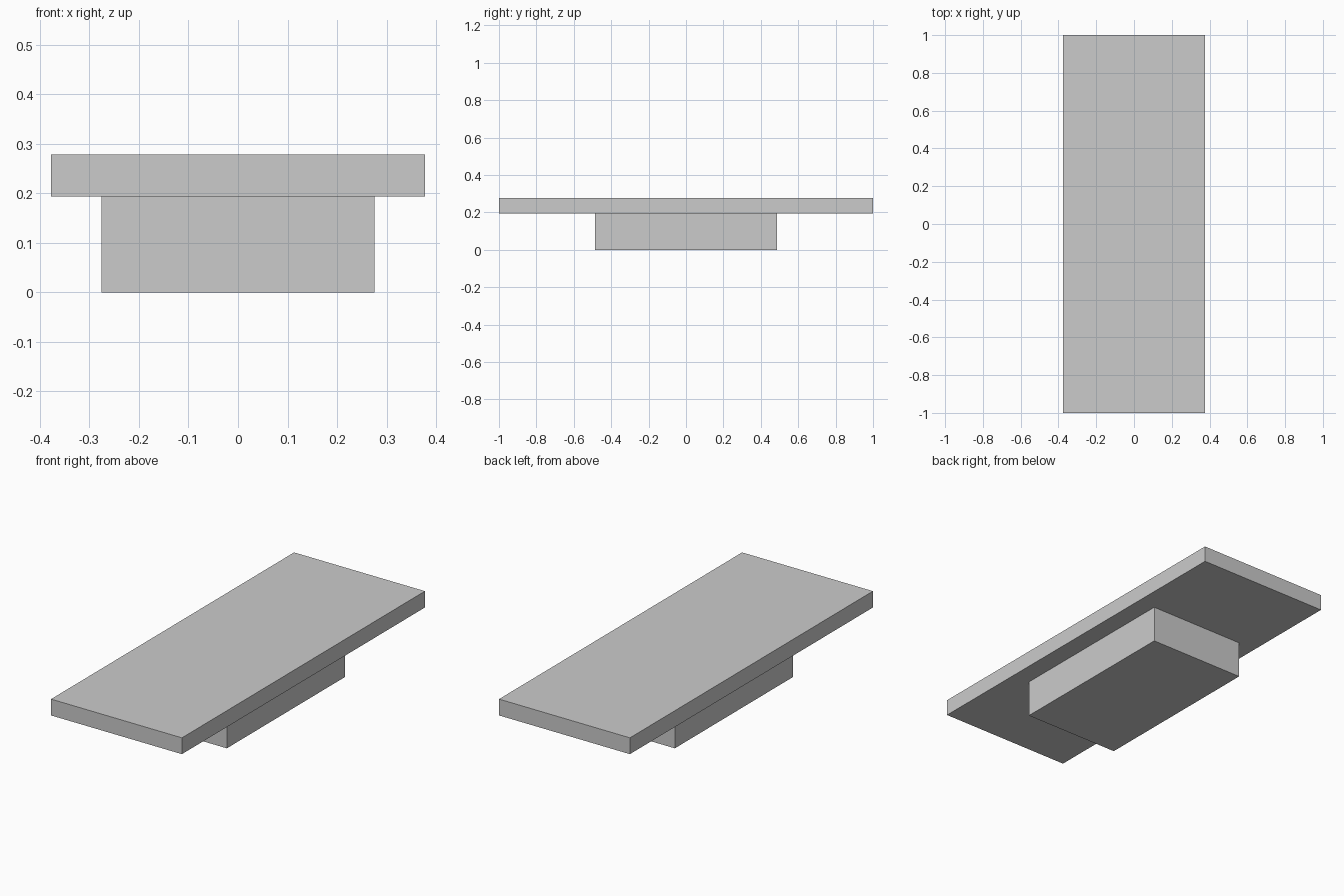
import bpy

if "Cube" in bpy.data.objects:
    bpy.data.objects.remove(bpy.data.objects["Cube"])


def box(name, size, z_bottom):
    """Box centred on x and y, resting at z_bottom."""
    bpy.ops.mesh.primitive_cube_add(size=1, location=(0, 0, z_bottom + size[2] / 2))
    obj = bpy.context.object
    obj.name = name
    obj.scale = size
    bpy.ops.object.transform_apply(location=False, rotation=False, scale=True)
    return obj


BASE_HEIGHT = 0.193

# Plinth block on the ground
box("base", (0.552, 0.972, BASE_HEIGHT), 0)

# Overhanging slab on top
box("table_top", (0.754, 2.0, 0.085), BASE_HEIGHT)
